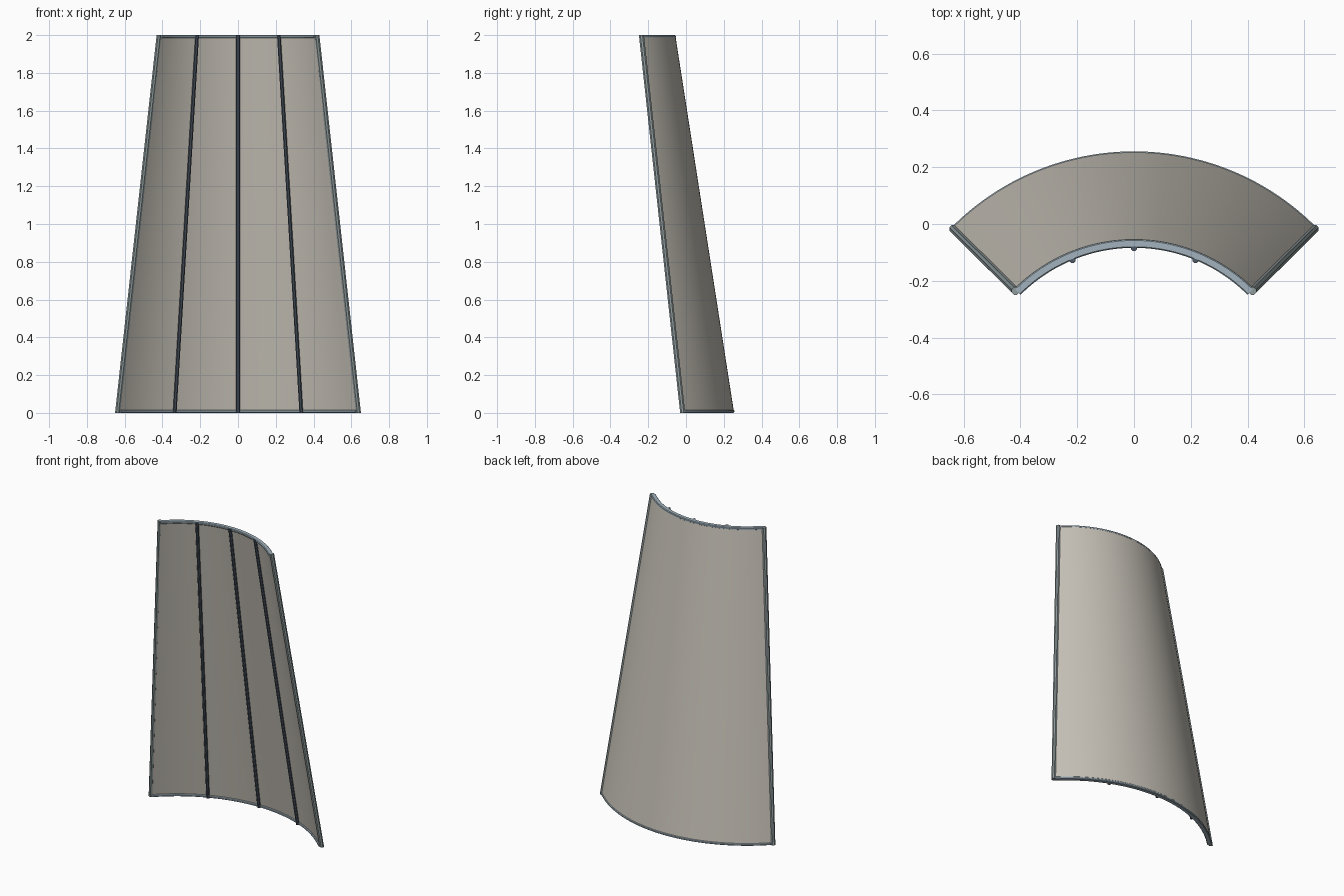
import bpy, bmesh, math
from mathutils import Vector

cube = bpy.data.objects.get("Cube")
if cube:
    bpy.data.objects.remove(cube, do_unlink=True)

AXIS_Y = -0.65            # axis of the cone
R_BOTTOM, R_TOP = 0.905, 0.595
HEIGHT = 2.0
HALF = math.radians(45)
STEPS = 48


def material(name, color):
    m = bpy.data.materials.new(name)
    m.use_nodes = True
    m.diffuse_color = (*color, 1)
    m.node_tree.nodes["Principled BSDF"].inputs["Base Color"].default_value = (*color, 1)
    return m


def polar(radius, angle, z):
    return Vector((radius * math.sin(angle), AXIS_Y + radius * math.cos(angle), z))


def make_object(name, bm, mat, angle=40):
    bmesh.ops.recalc_face_normals(bm, faces=bm.faces)
    mesh = bpy.data.meshes.new(name)
    bm.to_mesh(mesh)
    bm.free()
    mesh.materials.append(mat)
    ob = bpy.data.objects.new(name, mesh)
    bpy.context.collection.objects.link(ob)
    bpy.ops.object.select_all(action="DESELECT")
    ob.select_set(True)
    bpy.context.view_layer.objects.active = ob
    bpy.ops.object.shade_smooth_by_angle(angle=math.radians(angle))
    return ob


def loft(name, rings, mat):
    """Skin a row of closed rings and cap both ends."""
    bm = bmesh.new()
    rows = [[bm.verts.new(p) for p in ring] for ring in rings]
    n = len(rows[0])
    for a, b in zip(rows, rows[1:]):
        for i in range(n):
            j = (i + 1) % n
            bm.faces.new((a[i], a[j], b[j], b[i]))
    bm.faces.new(rows[0])
    bm.faces.new(rows[-1])
    return make_object(name, bm, mat)


def sweep(name, profile, mat):
    """Sweep a (radius, z) profile along the quarter arc."""
    angles = [HALF * (2 * i / STEPS - 1) for i in range(STEPS + 1)]
    return loft(name, [[polar(r, a, z) for r, z in profile] for a in angles], mat)


def rod(name, angle, inset, radius, mat, sides=8):
    """Straight bar following the slope of the cone."""
    rings = []
    for r, z in ((R_BOTTOM, 0), (R_TOP, HEIGHT)):
        c = polar(r - inset, angle, z)
        rings.append([c + Vector((radius * math.cos(t), radius * math.sin(t), 0))
                      for t in (math.tau * (k + 0.5) / sides for k in range(sides))])
    return loft(name, rings, mat)


def rim_profile(outer, z):
    """Flat band with softened corners."""
    w, h, c = 0.03, 0.016, 0.004
    return [(outer - w + c, z), (outer - c, z), (outer, z + c), (outer, z + h - c),
            (outer - c, z + h), (outer - w + c, z + h), (outer - w, z + h - c), (outer - w, z + c)]


panel_mat = material("warm grey panel", (0.56, 0.53, 0.47))
rim_mat = material("pale blue steel", (0.36, 0.45, 0.51))
post_mat = material("grey steel", (0.27, 0.32, 0.33))
rib_mat = material("dark slate", (0.08, 0.105, 0.14))

# Curved sloping panel
LOW, HIGH, THICK = 0.004, HEIGHT - 0.004, 0.02
sweep("curved_panel", [(R_BOTTOM - THICK, LOW), (R_BOTTOM - 0.001, LOW),
                       (R_TOP - 0.001, HIGH), (R_TOP - THICK, HIGH)], panel_mat)

# Rims along the lower and upper edges
sweep("bottom_rim", rim_profile(R_BOTTOM + 0.001, 0), rim_mat)
sweep("top_rim", rim_profile(R_TOP + 0.001, HEIGHT - 0.016), rim_mat)

# Posts along the two sloping sides
for side, sign in (("left", 1), ("right", -1)):
    rod(side + "_post", sign * (HALF + 0.004), 0.007, 0.0145, post_mat)

# Ribs on the inner face
for name, step in (("left", 1), ("middle", 0), ("right", -1)):
    rod(name + "_rib", step * HALF / 2, 0.03, 0.0105, rib_mat)
